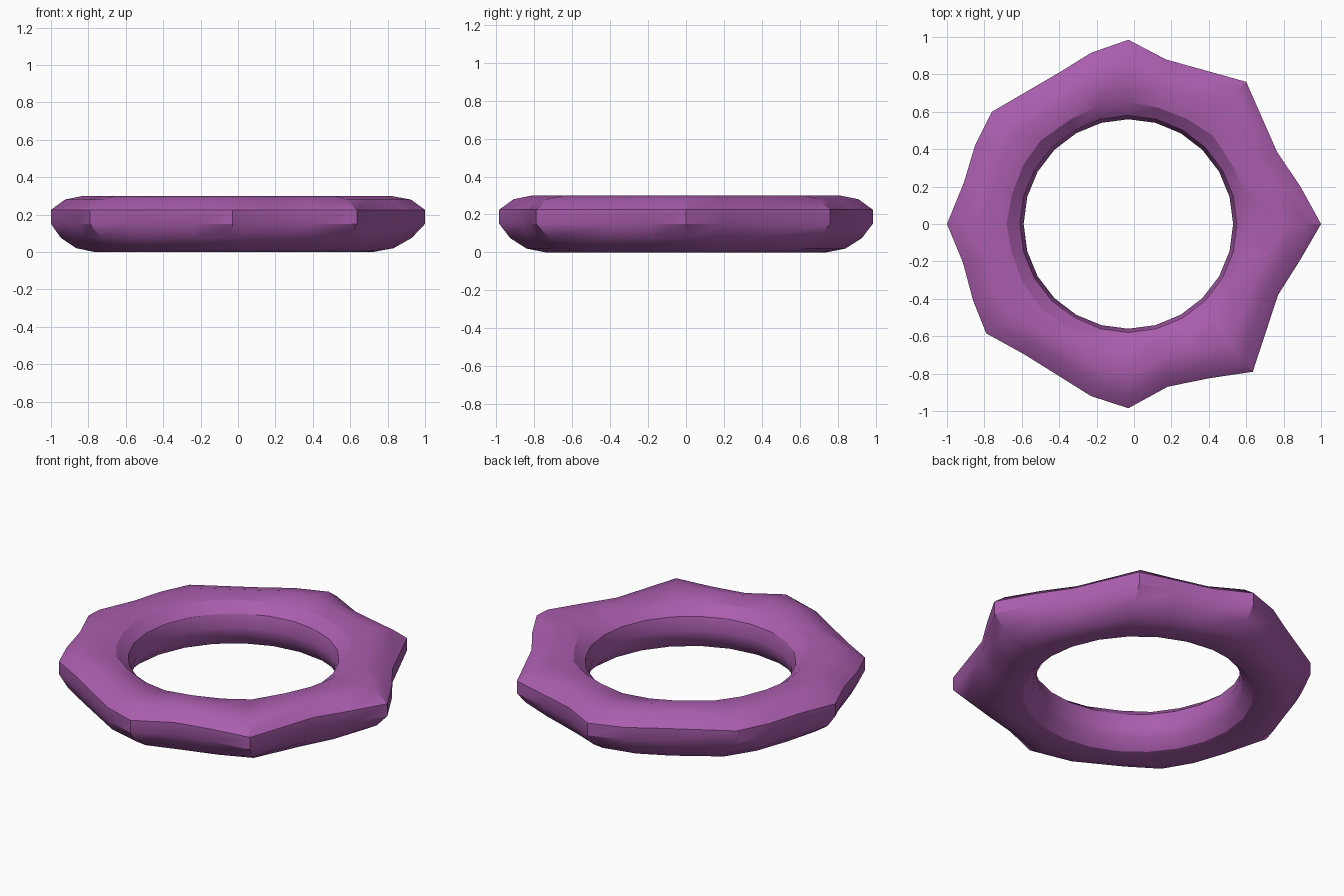
import bpy, bmesh
from math import sin, cos, pi, radians
from mathutils import Vector

if "Cube" in bpy.data.objects:
    bpy.data.objects.remove(bpy.data.objects["Cube"])

CX, MAJOR, MINOR = -0.03, 0.71, 0.15
SIDES = 12

# Outer rim seen from above, one point per ring segment, irregular eight-pointed
rim = [(1, 0), (.89, .20), (.765, .385), (.60, .76), (.385, .82), (.17, .88),
       (-.03, .985), (-.23, .915), (-.40, .81), (-.76, .60), (-.85, .42), (-.91, .22),
       (-1, 0), (-.915, -.205), (-.86, -.41), (-.79, -.585), (-.59, -.695), (-.23, -.92),
       (-.03, -.985), (.18, -.87), (.40, -.825), (.635, -.79), (.77, -.38), (.89, -.19)]

# How far each point round the tube is pulled towards the rim (from outside, over the top)
pull = [1, 1, 1.0, .8, .15, 0, 0, 0, 0, .25, .45, .7]

bm = bmesh.new()
rings = []
for i, p in enumerate(rim):
    a = 2 * pi * i / len(rim)
    out = Vector((cos(a), sin(a), 0))
    centre = Vector((CX, 0, MINOR))
    shift = Vector((*p, MINOR)) - (centre + out * (MAJOR + MINOR))
    ring = []
    for j in range(SIDES):
        b = 2 * pi * j / SIDES
        pos = centre + out * (MAJOR + MINOR * cos(b)) + shift * pull[j]
        if j == 1:  # upright outer band
            pos.xy = p
        pos.z = MINOR + MINOR * sin(b)
        ring.append(bm.verts.new(pos))
    rings.append(ring)

# Skin the tube
n = len(rings)
for i in range(n):
    r, s = rings[i], rings[(i + 1) % n]
    for j in range(SIDES):
        k = (j + 1) % SIDES
        bm.faces.new((r[j], s[j], s[k], r[k]))
bmesh.ops.recalc_face_normals(bm, faces=bm.faces)

mesh = bpy.data.meshes.new("pointed_ring")
bm.to_mesh(mesh)
bm.free()
ring_obj = bpy.data.objects.new("pointed_ring", mesh)
bpy.context.collection.objects.link(ring_obj)

# Purple finish
mat = bpy.data.materials.new("purple")
mat.diffuse_color = (0.40, 0.11, 0.42, 1)
mat.use_nodes = True
mat.node_tree.nodes["Principled BSDF"].inputs["Base Color"].default_value = mat.diffuse_color
mesh.materials.append(mat)

bpy.context.view_layer.objects.active = ring_obj
ring_obj.select_set(True)
bpy.ops.object.shade_smooth_by_angle(angle=radians(30))
